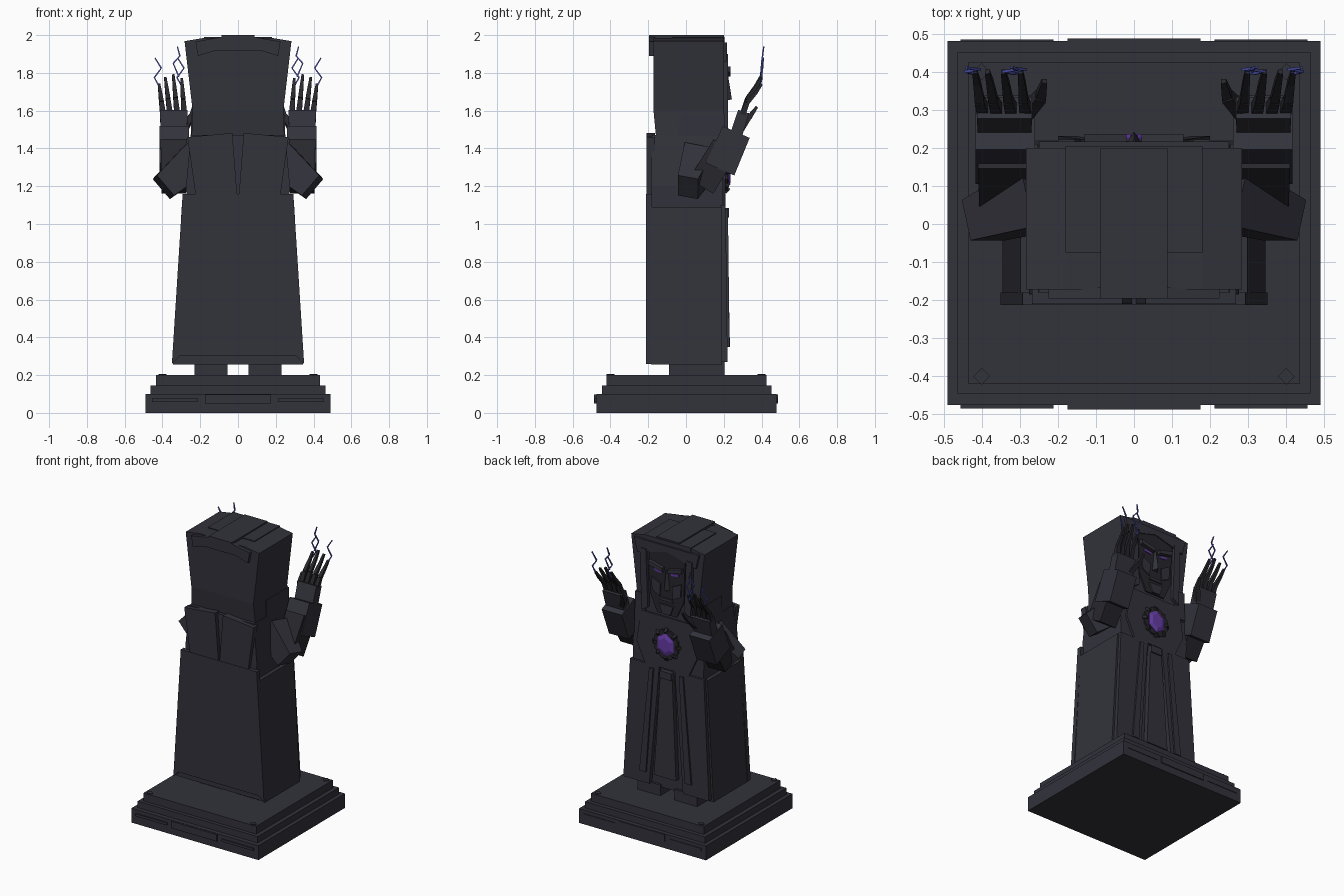
import bpy, bmesh, math
from mathutils import Vector

cube = bpy.data.objects.get("Cube")
if cube:
    bpy.data.objects.remove(cube)


def material(name, rgb):
    m = bpy.data.materials.new(name)
    m.use_nodes = True
    m.diffuse_color = (*rgb, 1)
    b = m.node_tree.nodes["Principled BSDF"]
    b.inputs["Base Color"].default_value = (*rgb, 1)
    b.inputs["Roughness"].default_value = 0.8
    return m


STONE = material("dark_stone", (0.032, 0.032, 0.044))
SHADE = material("deep_stone", (0.020, 0.020, 0.026))
PURPLE = material("purple_crystal", (0.13, 0.045, 0.37))
BLUE = material("blue_spark", (0.075, 0.085, 0.40))


def loft(name, rings, mat=STONE):
    """Skin a stack of equal-length point rings and cap both ends."""
    bm = bmesh.new()
    vs = [[bm.verts.new(p) for p in ring] for ring in rings]
    n = len(vs[0])
    for a, b in zip(vs, vs[1:]):
        for i in range(n):
            j = (i + 1) % n
            bm.faces.new((a[i], a[j], b[j], b[i]))
    bm.faces.new(vs[0][::-1])
    bm.faces.new(vs[-1])
    bmesh.ops.recalc_face_normals(bm, faces=bm.faces)
    me = bpy.data.meshes.new(name)
    bm.to_mesh(me)
    bm.free()
    me.materials.append(mat)
    ob = bpy.data.objects.new(name, me)
    bpy.context.collection.objects.link(ob)
    return ob


def rect(hw, y0, y1, z):
    return [(-hw, y0, z), (hw, y0, z), (hw, y1, z), (-hw, y1, z)]


def box(name, x, y, z, mat=STONE):
    return loft(name, [[(a, y[0], h) for a in x] + [(a, y[1], h) for a in x[::-1]]
                       for h in z], mat)


def plate(name, outline, y0, y1, mat=STONE, lean=0):
    """Extrude an x,z outline along y; lean pushes low points further out."""
    top = max(p[1] for p in outline)
    return loft(name, [[(x, y + lean * (top - z), z) for x, z in outline]
                       for y in (y0, y1)], mat)


def beam(name, p, q, a, b, mat=STONE, side=(1, 0, 0)):
    """Tapered box from p to q; a and b are the end sizes."""
    p, q = Vector(p), Vector(q)
    d = (q - p).normalized()
    v = d.cross(Vector(side)).normalized()
    u = v.cross(d)
    return loft(name, [[c + u * s * w[0] / 2 + v * t * w[1] / 2
                        for s, t in ((-1, -1), (1, -1), (1, 1), (-1, 1))]
                       for c, w in ((p, a), (q, b))], mat)


def flip(points, s):
    return [(s * p[0], *p[1:]) for p in points]


# Stepped plinth with panels and corner studs
box("plinth_base", (-.49, .49), (-.475, .48), (0, .1))
box("plinth_middle", (-.463, .463), (-.445, .452), (.1, .145))
box("plinth_top", (-.435, .435), (-.42, .425), (.145, .2))
for label, s in (("front", -1), ("back", 1)):
    y = (.47 * s, .487 * s)
    box(label + "_centre_panel", (-.175, .175), y, (.05, .098))
    for x in (-.333, .333):
        box(label + "_side_panel", (x - .122, x + .122), (.47 * s, .484 * s), (.058, .075))
    for x in (-.4, .4):
        cy = .4 * s
        loft("corner_stud", [[(x - .022, cy, z), (x, cy - .022, z),
                              (x + .022, cy, z), (x, cy + .022, z)] for z in (.195, .205)])

# Robe, torso and hood
loft("skirt", [rect(.345, -.185, .19, .255), rect(.298, -.185, .19, 1.09)])
loft("torso", [rect(.27, -.185, .195, 1.05), rect(.275, -.185, .195, 1.2),
               rect(.25, -.18, .195, 1.47)])
loft("hood", [rect(.25, -.15, .2, 1.37), rect(.24, -.172, .2, 1.6),
              rect(.283, -.172, .2, 1.968), rect(.18, -.172, .2, 1.985)])
box("crown_ridge", (-.088, .088), (-.195, .2), (1.97, 2.0))
box("crown_layer", (-.18, .18), (-.075, .205), (1.96, 1.991))
plate("skirt_back_panel", [(-.35, .26), (-.31, .3), (.31, .3), (.35, .26), (.293, 1.16),
                           (-.293, 1.16)], -.213, -.18)
plate("hood_back_trim", [(-.225, 1.965), (-.212, 1.89), (-.12, 1.918), (.12, 1.918),
                         (.212, 1.89), (.225, 1.965), (.09, 1.99), (-.09, 1.99)], -.195, -.165)

# Front robe panels, belt clasp and chest
plate("centre_tabard", [(-.085, .35), (.085, .35), (.045, 1.08), (-.045, 1.08)],
      .185, .218, lean=.02)
box("belt_clasp", (-.045, .045), (.19, .228), (1.035, 1.085))
plate("chest_plate", [(-.17, 1.1), (.17, 1.1), (.235, 1.24), (.2, 1.46), (-.2, 1.46),
                      (-.235, 1.24)], .18, .21)
plate("face_plate", [(-.075, 1.48), (.075, 1.48), (.13, 1.6), (.14, 1.88), (0, 1.925),
                     (-.14, 1.88), (-.13, 1.6)], .19, .21, SHADE)
plate("hood_brow", [(-.25, 1.96), (-.225, 1.86), (-.13, 1.885), (0, 1.92), (.13, 1.885),
                    (.225, 1.86), (.25, 1.96)], .19, .216)
loft("nose", [[(-.028, .2, 1.65), (.028, .2, 1.65), (0, .243, 1.66)],
              [(-.014, .2, 1.79), (.014, .2, 1.79), (0, .222, 1.79)]])
plate("mouth", [(-.055, 1.575), (.055, 1.575), (.04, 1.595), (-.04, 1.595)], .2, .218)
plate("chin", [(-.03, 1.485), (.03, 1.485), (.055, 1.55), (-.055, 1.55)], .2, .222)

# Chest crystal in a notched setting
def polygon(n, rx, rz, turn=0.0):
    return [(rx * math.sin(turn + math.tau * i / n), 1.275 + rz * math.cos(turn + math.tau * i / n))
            for i in range(n)]


plate("crystal_setting", polygon(8, .1, .105, math.pi / 8), .2, .222, SHADE)
for x, z in polygon(8, .1, .105):
    beam("setting_claw", (x, .205, z), (x * .8, .228, 1.275 + (z - 1.275) * .8),
         (.025, .025), (.018, .018), SHADE)
loft("chest_crystal", [[(x, y, z) for x, z in polygon(6, r, r * 1.15)]
                       for y, r in ((.21, .07), (.226, .07), (.236, .045))], PURPLE)


def zigzag(name, pts):
    """Thin square-section spark along a path."""
    for p, q in zip(pts, pts[1:]):
        beam(name, p, q, (.008, .008), (.006, .006), BLUE, (0, 1, 0))


for side, s in (("left", 1), ("right", -1)):
    def part(name, outline, *args, **kw):
        return plate(side + name, flip(outline, s), *args, **kw)

    def limb(name, p, q, *args, **kw):
        return beam(side + name, (s * p[0], *p[1:]), (s * q[0], *q[1:]), *args, **kw)

    # Foot, cape flap, robe side panels and hood lappet
    box(side + "_foot", sorted((s * .055, s * .23)), (-.09, .205), (.2, .275))
    part("_cape_flap", [(.005, 1.16), (.225, 1.155), (.268, 1.46), (.03, 1.482)], -.21, -.165)
    part("_robe_panel", [(.13, .27), (.33, .27), (.285, 1.1), (.06, 1.1)], .18, .21, lean=.012)
    part("_robe_strip", [(.15, .35), (.2, .35), (.13, 1.08), (.1, 1.08)], .19, .222, lean=.012)
    part("_hood_frame", [(.14, 1.5), (.19, 1.47), (.2, 1.9), (.155, 1.9)], .19, .222)
    part("_hood_lappet", [(.17, 1.38), (.253, 1.38), (.247, 1.58), (.17, 1.58)], -.04, .207)
    # Eye, brow and cheek
    part("_eye", [(.035, 1.762), (.09, 1.768), (.095, 1.785), (.035, 1.776)], .205, .216, PURPLE)
    part("_brow", [(.02, 1.782), (.125, 1.805), (.13, 1.835), (.02, 1.808)], .2, .236)
    part("_cheek", [(.05, 1.6), (.11, 1.63), (.115, 1.72), (.045, 1.69)], .2, .219)
    # Arm, cuff and palm
    limb("_upper_arm", (.22, .075, 1.345), (.395, .01, 1.195), (.17, .19), (.11, .14), side=(0, 1, 0))
    limb("_forearm", (.34, .08, 1.2), (.34, .21, 1.41), (.13, .15), (.14, .15), SHADE)
    limb("_cuff", (.338, .18, 1.29), (.338, .266, 1.487), (.155, .165), (.155, .155))
    limb("_palm", (.34, .262, 1.46), (.34, .305, 1.595), (.14, .065), (.145, .06))
    limb("_thumb_base", (.285, .29, 1.5), (.245, .335, 1.57), (.035, .035), (.03, .03), SHADE)
    limb("_thumb_tip", (.245, .335, 1.565), (.235, .375, 1.62), (.028, .028), (.014, .014), SHADE)
    # Fingers in three tapering joints
    for base, tip, top in ((.285, .298, 1.77), (.322, .343, 1.79), (.36, .385, 1.775), (.397, .418, 1.74)):
        joints = [Vector((base + (tip - base) * t, .3 + dy, 1.58 + (top - 1.58) * t))
                  for t, dy in ((0, 0), (.4, .025), (.72, .07), (1, .1))]
        for i, (p, q) in enumerate(zip(joints, joints[1:])):
            w, e = .031 - .006 * i, .025 - .006 * i
            limb("_finger_joint", p, q, (w, w), (e, e), SHADE)
    # Sparks rising from the fingertips
    for x, top in ((.298, 1.88), (.343, 1.94), (.418, 1.88)):
        path = [(x, .395, top - .15), (x + .025, .4, top - .105),
                (x - .012, .405, top - .055), (x + .022, .41, top)]
        if x == .343:
            path = [(x - .03, .395, top - .16), (x, .4, top - .09),
                    (x - .035, .405, top - .05), (x - .022, .412, top)]
        zigzag(side + "_spark", flip(path, s))
